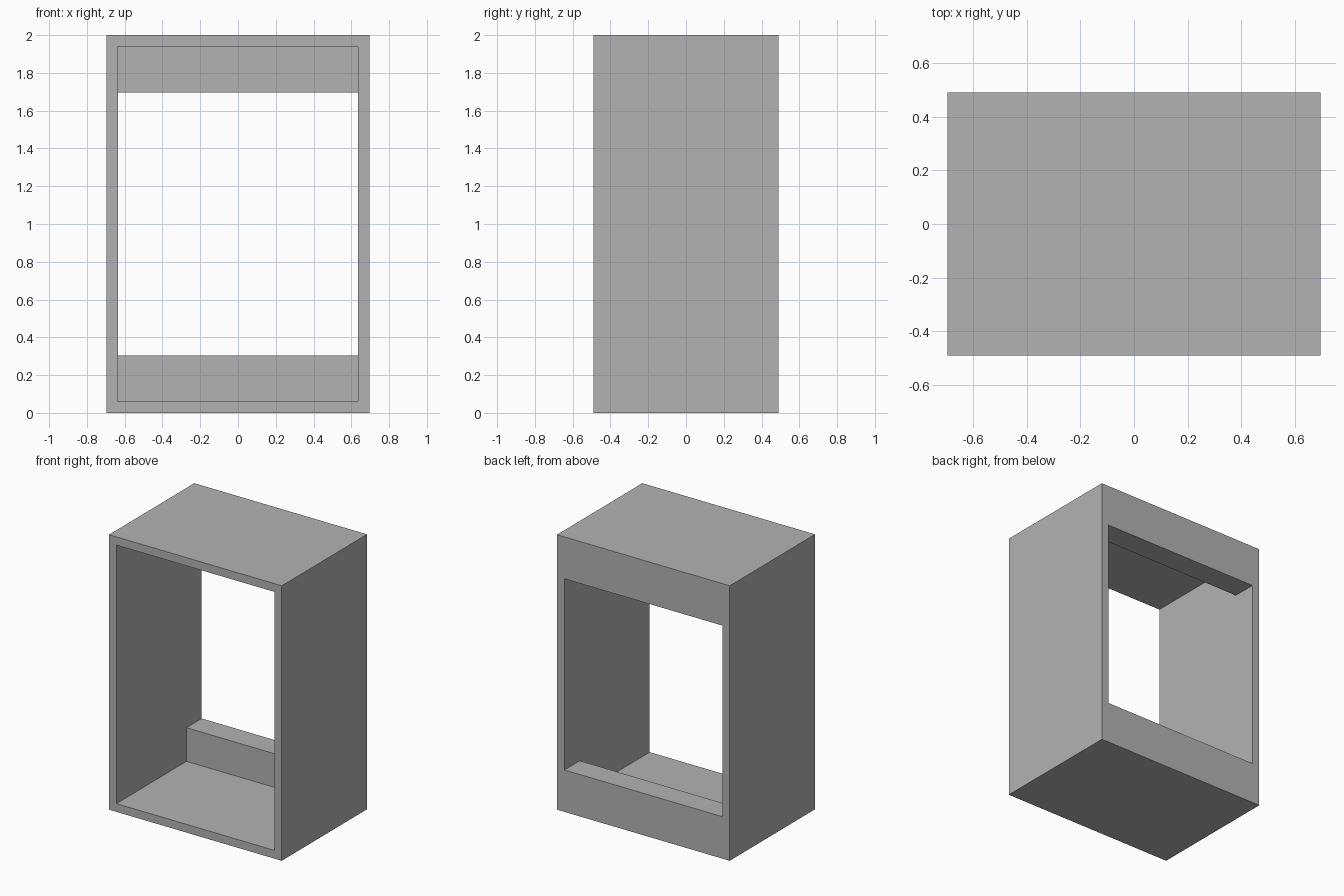
import bpy
import bmesh
from mathutils import Vector

default = bpy.data.objects.get("Cube")
if default:
    bpy.data.objects.remove(default, do_unlink=True)

WIDTH, DEPTH, HEIGHT = 1.39, 0.98, 2.0
WALL = 0.06           # panel thickness
RAIL_TOP = 0.305      # height of the lower back rail
RAIL_FRONT = 0.315    # y of the inner face of the back rails

grey = bpy.data.materials.new("plain grey")
grey.use_nodes = True
colour = (0.45, 0.45, 0.45, 1)
grey.diffuse_color = colour
grey.node_tree.nodes["Principled BSDF"].inputs["Base Color"].default_value = colour


def extrude_profile(name, profile, half_width):
    """Solid made by sweeping a closed (y, z) profile along x."""
    bm = bmesh.new()
    face = bm.faces.new([bm.verts.new((-half_width, y, z)) for y, z in profile])
    swept = bmesh.ops.extrude_face_region(bm, geom=[face])["geom"]
    verts = [v for v in swept if isinstance(v, bmesh.types.BMVert)]
    bmesh.ops.translate(bm, verts=verts, vec=Vector((2 * half_width, 0, 0)))
    bmesh.ops.recalc_face_normals(bm, faces=bm.faces)
    mesh = bpy.data.meshes.new(name)
    bm.to_mesh(mesh)
    bm.free()
    mesh.materials.append(grey)
    obj = bpy.data.objects.new(name, mesh)
    bpy.context.collection.objects.link(obj)
    return obj


# Cabinet block
back = DEPTH / 2
cabinet = extrude_profile(
    "cabinet_shell",
    [(-back, 0), (back, 0), (back, HEIGHT), (-back, HEIGHT)], WIDTH / 2)

# Hollow: tall at the front, narrowing between the two back rails
lower = [(-1, WALL), (RAIL_FRONT, WALL), (RAIL_FRONT, RAIL_TOP), (1, RAIL_TOP)]
upper = [(y, HEIGHT - z) for y, z in reversed(lower)]
hollow = extrude_profile("hollow_cutter", lower + upper, WIDTH / 2 - WALL)
hollow.hide_render = True

cut = cabinet.modifiers.new("hollow", 'BOOLEAN')
cut.operation = 'DIFFERENCE'
cut.solver = 'EXACT'
cut.object = hollow
bpy.context.view_layer.objects.active = cabinet
bpy.ops.object.modifier_apply(modifier=cut.name)
bpy.data.objects.remove(hollow, do_unlink=True)
